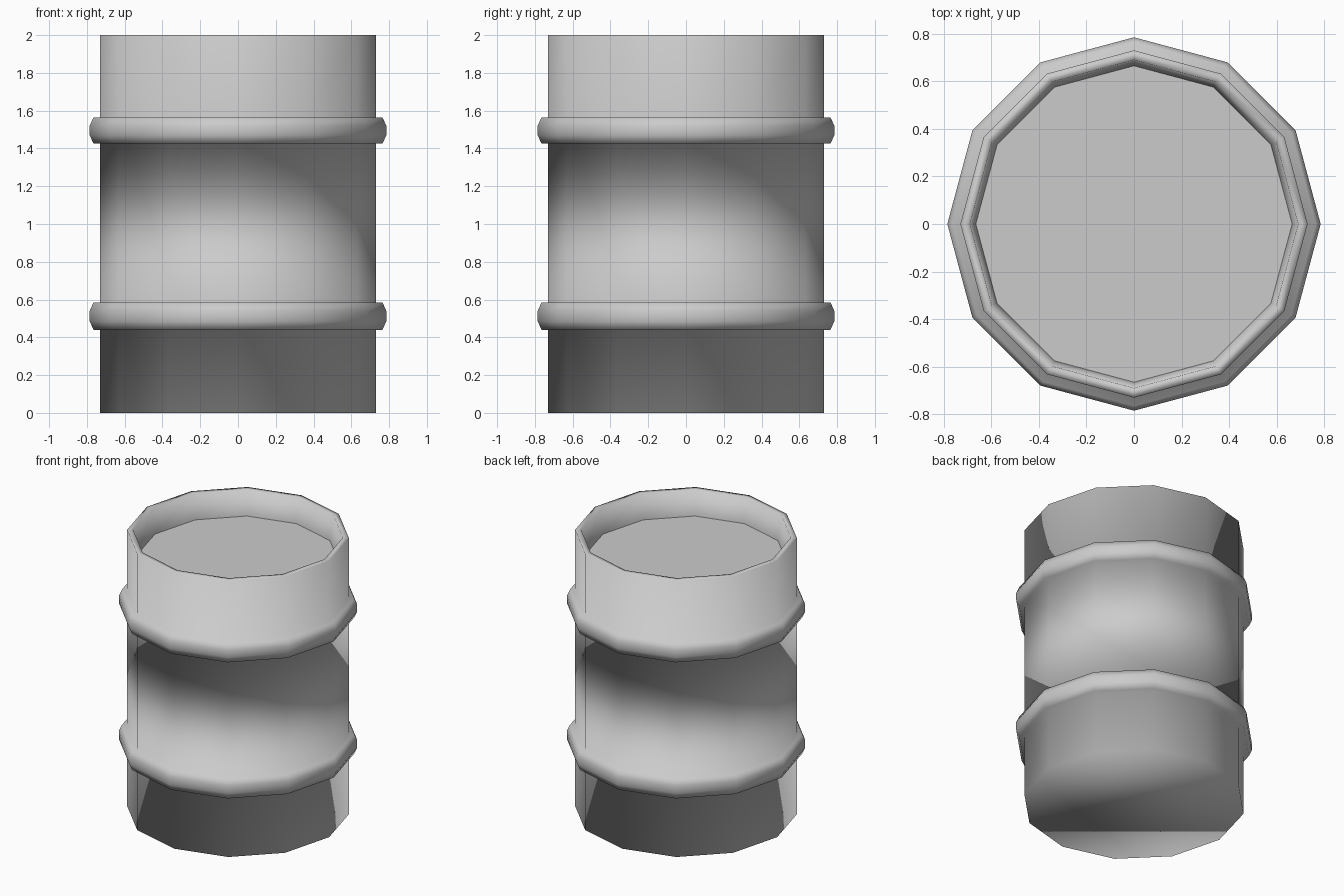
import bpy, bmesh
from math import cos, sin, tau

if "Cube" in bpy.data.objects:
    bpy.data.objects.remove(bpy.data.objects["Cube"])

SIDES = 12


def lathe(name, profile, smooth, cap_start=False, cap_end=False):
    """Revolve (radius, height) points around z."""
    bm = bmesh.new()
    rings = [[bm.verts.new((r * cos(tau * i / SIDES), r * sin(tau * i / SIDES), z))
              for i in range(SIDES)] for r, z in profile]
    for a, b in zip(rings, rings[1:]):
        for i in range(SIDES):
            j = (i + 1) % SIDES
            bm.faces.new((a[i], a[j], b[j], b[i]))
    if cap_start:
        bm.faces.new(rings[0][::-1])
    if cap_end:
        bm.faces.new(rings[-1])
    for f in bm.faces:
        f.smooth = smooth
    mesh = bpy.data.meshes.new(name)
    bm.to_mesh(mesh)
    bm.free()
    obj = bpy.data.objects.new(name, mesh)
    bpy.context.collection.objects.link(obj)
    return obj


def hoop(z0, z1):
    """Raised band with chamfered outer edges."""
    return [(0.73, z0), (0.765, z0), (0.785, z0 + 0.045),
            (0.785, z1 - 0.045), (0.765, z1), (0.73, z1)]


# Drum shell: wall, two hoops, rim and inner lip, softly shaded throughout
shell = [(0.73, 0.0)] + hoop(0.44, 0.585) + hoop(1.425, 1.565)
shell += [(0.73, 2.0), (0.69, 2.0), (0.665, 1.82)]
lathe("drum_shell", shell, True, cap_start=True)

# Recessed flat lid
lathe("drum_lid", [(0.665, 1.82)], False, cap_end=True)
